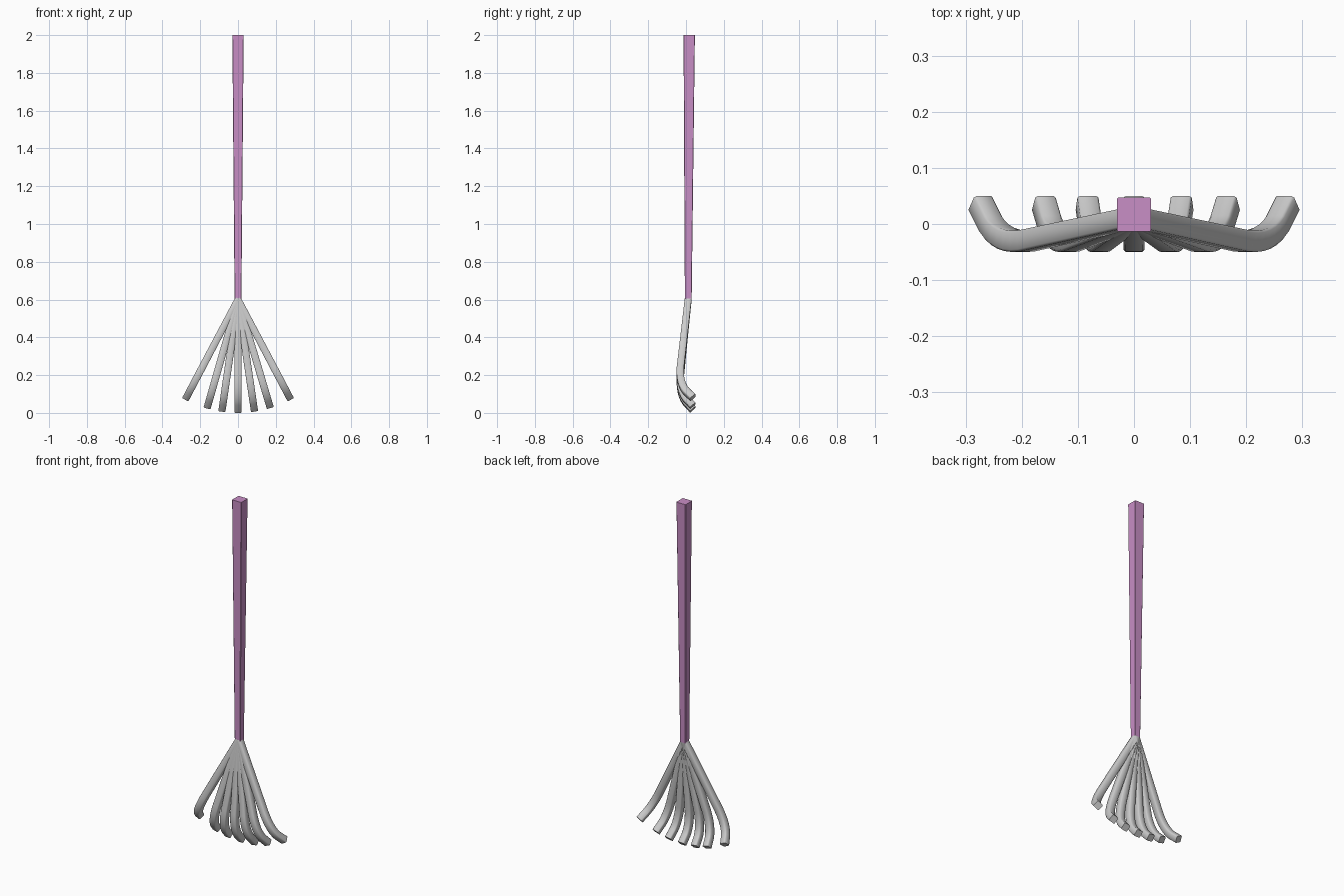
import bpy, bmesh, math
from mathutils import Vector

if "Cube" in bpy.data.objects:
    bpy.data.objects.remove(bpy.data.objects["Cube"])


def chamfered_square(w, c):
    h, k = w / 2, w / 2 - c
    return [(h, -k), (h, k), (k, h), (-k, h), (-h, k), (-h, -k), (-k, -h), (k, -h)]


def sweep(name, path, widths, chamfer):
    """Sweep a chamfered square along a path of (y, z) points."""
    bm = bmesh.new()
    pts = [Vector((0, y, z)) for y, z in path]
    rings = []
    for i, p in enumerate(pts):
        a = (p - pts[i - 1]).normalized() if i > 0 else None
        b = (pts[i + 1] - p).normalized() if i < len(pts) - 1 else None
        t = ((a or b) + (b or a)).normalized()
        n = Vector((0, -t.z, t.y))
        rings.append([bm.verts.new(p + Vector((u, 0, 0)) + n * v)
                      for u, v in chamfered_square(widths[i], chamfer)])
    for r, s in zip(rings, rings[1:]):
        for j in range(8):
            k = (j + 1) % 8
            bm.faces.new((r[j], r[k], s[k], s[j]))
    bm.faces.new(rings[0])
    bm.faces.new(rings[-1])
    bmesh.ops.recalc_face_normals(bm, faces=bm.faces)
    me = bpy.data.meshes.new(name)
    bm.to_mesh(me)
    bm.free()
    return me


def add(name, me, z=0, angle=0):
    ob = bpy.data.objects.new(name, me)
    bpy.context.collection.objects.link(ob)
    ob.location.z = z
    ob.rotation_euler.y = -math.radians(angle)
    bpy.ops.object.select_all(action='DESELECT')
    ob.select_set(True)
    bpy.context.view_layer.objects.active = ob
    return ob


# Tapered square handle, with a nearly level top and bottom
handle_mesh = sweep("handle", [(0.012, 0.6), (0.017, 2.0)], [0.036, 0.06], 0.002)
mat = bpy.data.materials.new("purple")
mat.diffuse_color = (0.58, 0.27, 0.56, 1)
mat.use_nodes = True
mat.node_tree.nodes["Principled BSDF"].inputs["Base Color"].default_value = mat.diffuse_color
handle_mesh.materials.append(mat)
add("handle", handle_mesh)

# Tine path below the hub: straight shank, curved bend, straight tip
p0, c, p2 = Vector((-0.030, -0.41)), Vector((-0.036, -0.50)), Vector((0.0, -0.548))
path = [(0.012, 0.004)]
for i in range(7):
    t = i / 6
    path.append(tuple(p0 * (1 - t) ** 2 + c * 2 * t * (1 - t) + p2 * t * t))
path.append((0.036, -0.5865))
tine_mesh = sweep("tine", path, [0.036] + [0.038] * (len(path) - 1), 0.004)

# Seven tines fanned about the hub
for i, angle in enumerate((-27.8, -15.9, -8.2, 0, 8.4, 16.6, 27.8)):
    add(f"tine_{i + 1}", tine_mesh, 0.6, angle)
bpy.ops.object.shade_smooth_by_angle(angle=math.radians(50))
